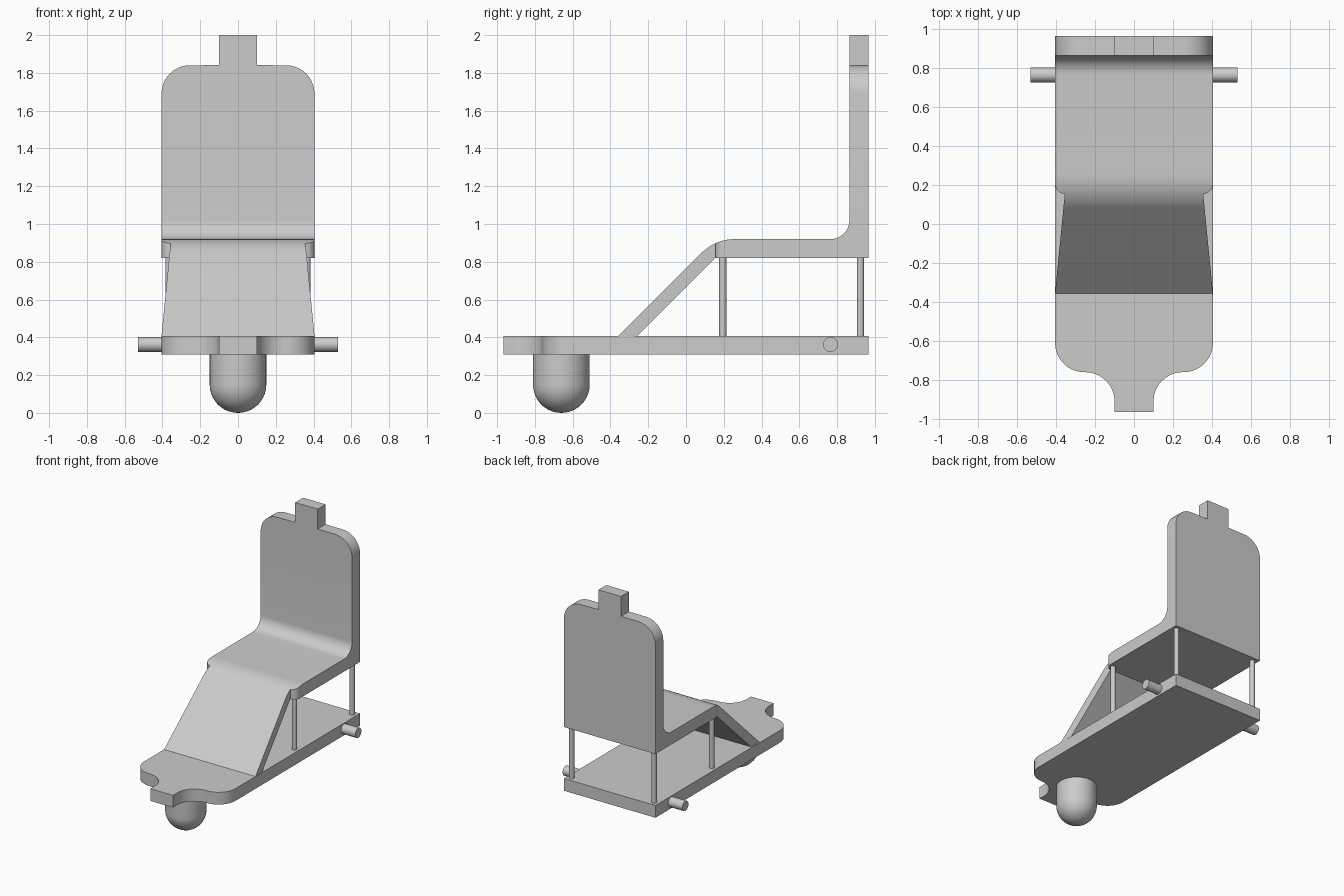
import bpy, bmesh
from math import sin, cos, pi, sqrt, radians
from mathutils import Matrix

cube = bpy.data.objects.get("Cube")
if cube:
    bpy.data.objects.remove(cube, do_unlink=True)

grey = bpy.data.materials.new("light grey")
grey.use_nodes = True
GREY = (0.6, 0.6, 0.6, 1)
grey.diffuse_color = GREY
grey.node_tree.nodes["Principled BSDF"].inputs["Base Color"].default_value = GREY

HALF = 0.405        # half width of the seat and base
BASE_Z = 0.31       # underside of the base
DECK_Z = 0.408      # top of the base
SEAT_Z = 0.82       # underside of the seat
STEPS = 10
QUARTER = [i / STEPS * pi / 2 for i in range(STEPS + 1)]


def finish(name, bm):
    bmesh.ops.recalc_face_normals(bm, faces=bm.faces)
    mesh = bpy.data.meshes.new(name)
    bm.to_mesh(mesh)
    bm.free()
    obj = bpy.data.objects.new(name, mesh)
    bpy.context.collection.objects.link(obj)
    mesh.materials.append(grey)
    bpy.ops.object.select_all(action='DESELECT')
    obj.select_set(True)
    bpy.context.view_layer.objects.active = obj
    bpy.ops.object.shade_smooth_by_angle(angle=radians(30))
    return obj


def loft(name, sections):
    """Skin mirrored sections, each a pair of (half width, y, z) points."""
    bm = bmesh.new()
    rings = []
    for (wa, ya, za), (wb, yb, zb) in sections:
        pts = [(-wa, ya, za), (wa, ya, za), (wb, yb, zb), (-wb, yb, zb)]
        rings.append([bm.verts.new(p) for p in pts])
    for a, b in zip(rings, rings[1:]):
        for i in range(4):
            j = (i + 1) % 4
            bm.faces.new((a[i], a[j], b[j], b[i]))
    bm.faces.new(rings[0])
    bm.faces.new(rings[-1])
    return finish(name, bm)


def rod(name, radius, length, matrix):
    bm = bmesh.new()
    bmesh.ops.create_cone(bm, cap_ends=True, segments=32, radius1=radius,
                          radius2=radius, depth=length, matrix=matrix)
    return finish(name, bm)


# Base: flat plate with rounded shoulders and a narrow nose
outline = [(HALF, 0.965)]
outline += [(0.255 + 0.15 * cos(a), -0.61 - 0.15 * sin(a)) for a in QUARTER]
outline += [(0.25 - 0.15 * sin(a), -0.91 + 0.15 * cos(a)) for a in QUARTER]
outline += [(0.1, -0.965)]
loft("base_plate", [((w, y, DECK_Z), (w, y, BASE_Z)) for w, y in outline])

# Seat shell: tapered ramp, seat with rounded front corners, backrest and tab
JOIN = 0.155        # where the ramp meets the seat
ROUND_Y = 0.2585    # centre of the curve over the front edge
ROUND_R = 0.25


def shell_width(y):
    if y <= JOIN:
        return HALF - 0.05 * (y + 0.357) / (JOIN + 0.357)
    t = max(0, (JOIN + 0.05 - y) / 0.05)
    return HALF - 0.05 + 0.05 * sqrt(max(0, 1 - t * t))


def shell_top(y):
    d = ROUND_Y - y
    if d <= 0:
        return 0.92
    if d >= ROUND_R * sin(pi / 4):
        return y + 0.765
    return 0.67 + sqrt(ROUND_R ** 2 - d * d)


stations = [ROUND_Y - ROUND_R * sin(a / 2) for a in QUARTER]
stations += [JOIN + 0.05 - 0.05 * cos(a) for a in QUARTER]
stations = sorted({round(y, 4) for y in stations})

front, heel = DECK_Z - 0.765, DECK_Z - 0.665
shell = [((shell_width(front), front, DECK_Z), (shell_width(heel), heel, DECK_Z))]
for y in stations:
    w = shell_width(y)
    shell.append(((w, y, shell_top(y)), (w, y, min(y + 0.665, SEAT_Z))))
for a in QUARTER:
    t = a / (pi / 4)
    inner = (HALF, 0.765 + 0.1 * sin(a), 1.02 - 0.1 * cos(a))
    outer = (HALF, 0.765 + 0.2 * min(t, 1), SEAT_Z + 0.2 * max(t - 1, 0))
    shell.append((inner, outer))
back = [(0.255 + 0.15 * cos(a), 1.69 + 0.15 * sin(a)) for a in QUARTER]
back += [(0.1, 1.841), (0.1, 2.0)]
shell += [((w, 0.865, z), (w, 0.965, z)) for w, z in back]
loft("seat_shell", shell)

# Posts and axle stubs on both sides
for side, label in ((1, "left"), (-1, "right")):
    for y, place in ((0.195, "front"), (0.924, "rear")):
        mid = Matrix.Translation((side * 0.365, y, (DECK_Z + SEAT_Z) / 2))
        rod(f"{place}_post_{label}", 0.019, SEAT_Z - DECK_Z, mid)
    mid = Matrix.Translation((side * 0.4675, 0.765, 0.362))
    rod(f"axle_stub_{label}", 0.039, 0.125, mid @ Matrix.Rotation(pi / 2, 4, 'Y'))

# Front foot: upright cylinder with a round end
bm = bmesh.new()
profile = [(0, BASE_Z), (0.15, BASE_Z)]
profile += [(0.15 * cos(a), 0.15 - 0.15 * sin(a)) for a in QUARTER]
verts = [bm.verts.new((r, -0.66, z)) for r, z in profile]
edges = [bm.edges.new(pair) for pair in zip(verts, verts[1:])]
bmesh.ops.spin(bm, geom=verts + edges, cent=(0, -0.66, 0), axis=(0, 0, 1),
               angle=2 * pi, steps=48)
bmesh.ops.remove_doubles(bm, verts=bm.verts, dist=0.0005)
finish("front_foot", bm)
